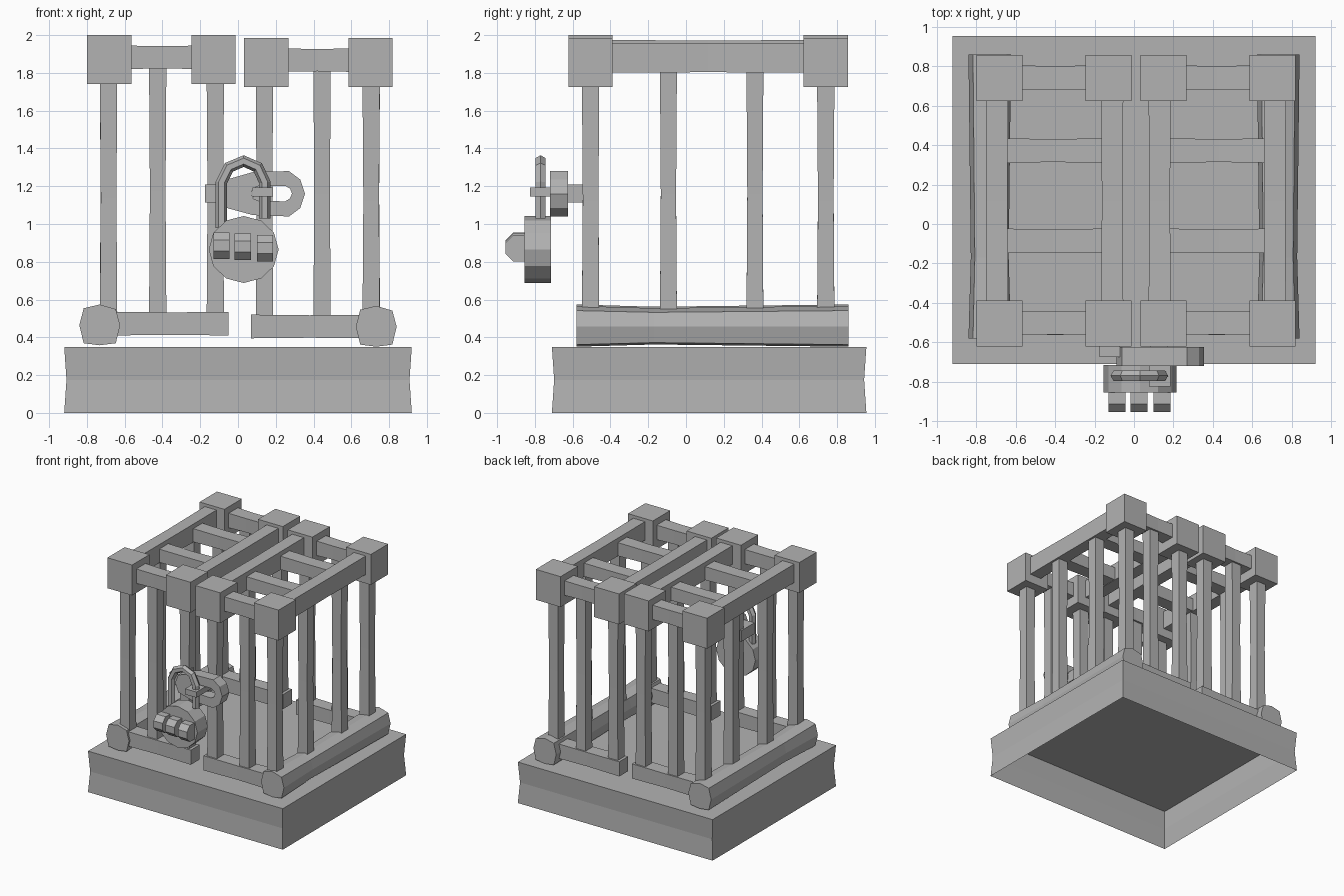
import bpy, bmesh, math
from mathutils import Vector

if "Cube" in bpy.data.objects:
    bpy.data.objects.remove(bpy.data.objects["Cube"])

metal = bpy.data.materials.new("grey")
metal.diffuse_color = (0.45, 0.45, 0.45, 1)
metal.use_nodes = True
metal.node_tree.nodes["Principled BSDF"].inputs["Base Color"].default_value = metal.diffuse_color


def finish(name, bm):
    bmesh.ops.recalc_face_normals(bm, faces=bm.faces)
    me = bpy.data.meshes.new(name)
    bm.to_mesh(me)
    bm.free()
    me.materials.append(metal)
    ob = bpy.data.objects.new(name, me)
    bpy.context.collection.objects.link(ob)
    return ob


def loft(rings, bm=None, caps=True):
    """Skin a list of equally sized point rings."""
    bm = bm or bmesh.new()
    vs = [[bm.verts.new(p) for p in r] for r in rings]
    n = len(vs[0])
    for a, b in zip(vs, vs[1:]):
        for i in range(n):
            bm.faces.new((a[i], a[(i + 1) % n], b[(i + 1) % n], b[i]))
    if caps:
        bm.faces.new(vs[0])
        bm.faces.new(vs[-1])
    return bm


def bar(name, lo, hi, axis, pinch=1.0):
    """Box along an axis, slightly narrowed at mid length when pinch < 1."""
    lo, hi = Vector(lo), Vector(hi)
    c, h = (lo + hi) / 2, (hi - lo) / 2
    u, v = [i for i in range(3) if i != axis]
    rings = []
    for t, k in ((-1, 1), (0, pinch), (1, 1)) if pinch != 1 else ((-1, 1), (1, 1)):
        ring = []
        for a, b in ((-1, -1), (1, -1), (1, 1), (-1, 1)):
            p = c.copy()
            p[axis] += t * h[axis]
            p[u] += a * k * h[u]
            p[v] += b * k * h[v]
            ring.append(p)
        rings.append(ring)
    return finish(name, loft(rings))


# hollow plinth, open underneath, with slightly waisted walls
bm = bmesh.new()
rings = []
for z, k in ((0, 0), (0.175, 0.012), (0.35, 0)):
    x, y0, y1 = 0.92 - k, -0.71 + k, 0.955 - k
    rings.append([(-x, y0, z), (x, y0, z), (x, y1, z), (-x, y1, z)])
loft(rings, bm, caps=False)
bm.verts.ensure_lookup_table()
bm.faces.new(bm.verts[8:12])
finish("plinth", bm)

FRONT, BACK = -0.505, 0.74

# two mirrored cage halves, the right one slightly lower
for s, side, dz in ((-1, "left", 0), (1, "right", -0.015)):

    def part(name, x0, x1, y0, y1, z0, z1, axis, pinch=1.0):
        a, b = sorted((0.01 + s * x0, 0.01 + s * x1))
        bar(side + "_" + name, (a, y0, z0 + dz), (b, y1, z1 + dz), axis, pinch)

    for y, row in ((FRONT, "front"), (BACK, "back")):
        for x in (0.692, 0.14):
            part(row + "_corner_block", x - 0.117, x + 0.117,
                 y - 0.117, y + 0.117, 1.74, 2.0, 2)
        part(row + "_top_rail", 0.2, 0.62, y - 0.06, y + 0.065, 1.82, 1.945, 0, 0.94)
        part(row + "_bottom_rail", 0.06, 0.68, y - 0.06, y + 0.06, 0.41, 0.535, 0, 0.95)
        for x, top in ((0.695, 1.78), (0.435, 1.85), (0.13, 1.78)):
            part(row + "_bar", x - 0.046, x + 0.046, y - 0.046, y + 0.046,
                 0.5, top, 2, 0.9)

    # bars along the outer side
    for y in (-0.093, 0.365):
        part("side_bar", 0.65, 0.742, y - 0.045, y + 0.045, 0.5, 1.85, 2, 0.9)
        # roof slats
        part("roof_slat", 0.15, 0.69, y - 0.055, y + 0.07, 1.82, 1.935, 0, 0.93)

    # long roof rails
    for x in (0.705, 0.12):
        part("roof_rail", x - 0.056, x + 0.056, FRONT, BACK, 1.815, 1.975, 1, 0.95)

    # thick chamfered floor beam
    prof = [(-0.085, 0.09), (0, 0.11), (0.085, 0.085), (0.108, 0),
            (0.085, -0.095), (0, -0.106), (-0.085, -0.095), (-0.108, 0)]
    rings = []
    for y, k in ((-0.58, 1), (-0.17, 0.89), (0.86, 1)):
        rings.append([(s * 0.732 + px * k, y, 0.464 + dz * 0.5 + pz * k)
                      for px, pz in prof])
    finish(side + "_floor_beam", loft(rings))

# hasp: stub on the left bar and slotted plate
bar("hasp_stub", (-0.175, -0.675, 1.115), (-0.07, -0.5, 1.21), 0)
bar("hasp_mount", (0.08, -0.64, 1.115), (0.17, -0.5, 1.21), 0)
outer = [(-0.09, 1.16), (-0.06, 1.235), (0.08, 1.275), (0.27, 1.28), (0.33, 1.235),
         (0.355, 1.16), (0.33, 1.085), (0.27, 1.04), (0.08, 1.047), (-0.06, 1.085)]
inner = [(0.07, 1.162), (0.08, 1.19), (0.11, 1.202), (0.25, 1.202), (0.275, 1.188),
         (0.286, 1.162), (0.275, 1.135), (0.25, 1.12), (0.11, 1.122), (0.08, 1.135)]
y0, y1 = -0.72, -0.625
loops = [[(x, y, z) for x, z in p]
         for p, y in ((outer, y0), (outer, y1), (inner, y1), (inner, y0), (outer, y0))]
bm = loft(loops, caps=False)
bmesh.ops.remove_doubles(bm, verts=bm.verts, dist=1e-5)
finish("hasp_plate", bm)
bar("staple", (0.077, -0.825, 1.145), (0.185, -0.63, 1.193), 1)

# padlock shackle: six-sided tube swept along an arch
path = [Vector((x, -0.77, z)) for x, z in
        ((-0.088, 0.98), (-0.088, 1.22), (-0.048, 1.3), (0.03, 1.333),
         (0.105, 1.3), (0.142, 1.22), (0.142, 1.03))]
rings = []
for i, p in enumerate(path):
    a, b = path[max(i - 1, 0)], path[min(i + 1, len(path) - 1)]
    t = (b - a).normalized()
    n = t.cross(Vector((0, 1, 0)))
    rings.append([p + 0.031 * (n * math.cos(j * math.pi / 3)
                               + Vector((0, 1, 0)) * math.sin(j * math.pi / 3))
                  for j in range(6)])
finish("shackle", loft(rings))

# padlock body: faceted disc
rings = [[(0.03 + 0.185 * math.cos(j * math.pi / 6),
           y, 0.865 + 0.177 * math.sin(j * math.pi / 6)) for j in range(12)]
         for y in (-0.855, -0.715)]
finish("padlock_body", loft(rings))

# number wheels
for x, z in ((-0.087, 0.885), (0.025, 0.88), (0.143, 0.872)):
    rings = [[(x + dx, -0.885 + 0.076 * math.cos((j + 0.5) * math.pi / 4),
               z + 0.076 * math.sin((j + 0.5) * math.pi / 4)) for j in range(8)]
             for dx in (-0.043, 0.043)]
    finish("number_wheel", loft(rings))
